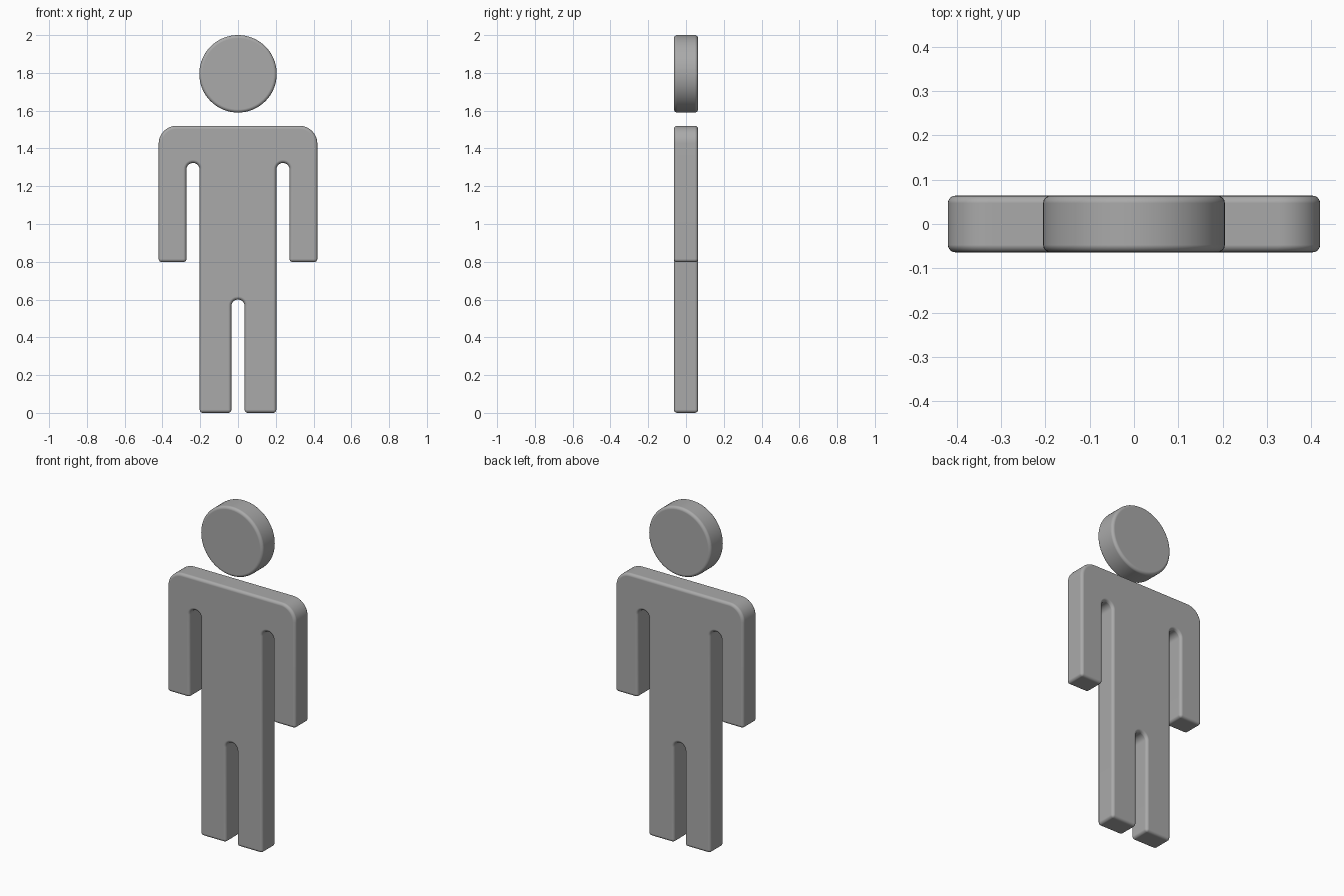
import bpy, bmesh, math

if "Cube" in bpy.data.objects:
    bpy.data.objects.remove(bpy.data.objects["Cube"])

DEPTH = 0.128
grey = bpy.data.materials.new("plain grey")
grey.diffuse_color = (0.4, 0.4, 0.4, 1)
grey.use_nodes = True
grey.node_tree.nodes["Principled BSDF"].inputs["Base Color"].default_value = grey.diffuse_color


def arc(cx, cz, r, a0, a1, n=8):
    """Points on an arc in the x-z plane, angles in degrees."""
    return [(cx + r * math.cos(math.radians(a0 + (a1 - a0) * i / n)),
             cz + r * math.sin(math.radians(a0 + (a1 - a0) * i / n)))
            for i in range(n + 1)]


def slab(name, outline):
    """Extrude an outline through the depth and soften its rims."""
    bm = bmesh.new()
    face = bm.faces.new([bm.verts.new((x, -DEPTH / 2, z)) for x, z in outline])
    ext = bmesh.ops.extrude_face_region(bm, geom=[face], use_keep_orig=True)
    verts = [v for v in ext["geom"] if isinstance(v, bmesh.types.BMVert)]
    bmesh.ops.translate(bm, verts=verts, vec=(0, DEPTH, 0))
    bmesh.ops.recalc_face_normals(bm, faces=bm.faces[:])
    for f in bm.faces:
        f.smooth = True
    mesh = bpy.data.meshes.new(name)
    bm.to_mesh(mesh)
    bm.free()
    mesh.materials.append(grey)
    obj = bpy.data.objects.new(name, mesh)
    bpy.context.collection.objects.link(obj)
    bevel = obj.modifiers.new("soft rim", "BEVEL")
    bevel.width = 0.017
    bevel.segments = 4
    bevel.limit_method = "ANGLE"
    bevel.angle_limit = math.radians(40)
    bevel.harden_normals = True
    return obj


# Body: right half from crotch to neck, then mirrored
half = arc(0, 0.565, 0.035, 90, 0)                    # slot between the legs
half += [(0.035, 0.005), (0.203, 0.005)]              # foot
half += arc(0.238, 1.288, 0.035, 180, 0, 14)          # armpit slot
half += [(0.273, 0.798), (0.42, 0.798)]               # hand
half += arc(0.325, 1.425, 0.095, 0, 90, 12)           # shoulder
body = half + [(-x, z) for x, z in reversed(half) if x > 1e-5]
# lower the feet exactly onto the ground
body = [(x, 0.0 if z == 0.005 else z) for x, z in body]
slab("body", body)

# Head: a thick disc floating above the shoulders
slab("head", arc(0, 1.795, 0.205, 0, 360, 64)[:-1])
